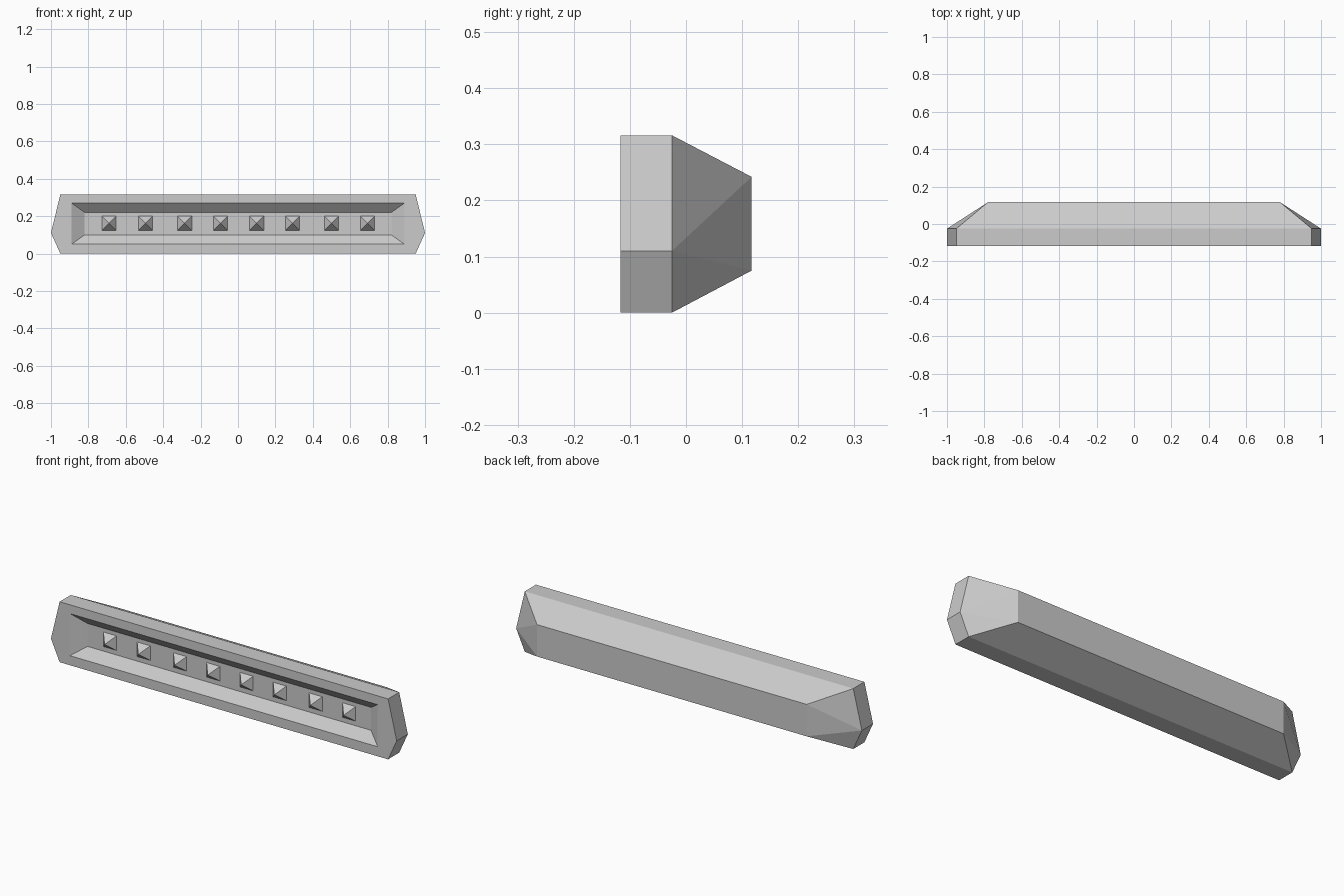
import bpy
import bmesh

cube = bpy.data.objects.get("Cube")
if cube:
    bpy.data.objects.remove(cube, do_unlink=True)

GREY = (0.6, 0.6, 0.6, 1)
grey = bpy.data.materials.new("plain_grey")
grey.use_nodes = True
grey.diffuse_color = GREY
grey.node_tree.nodes["Principled BSDF"].inputs["Base Color"].default_value = GREY


def finish(name, bm):
    """Turn the bmesh into a flat-shaded grey object."""
    bmesh.ops.recalc_face_normals(bm, faces=bm.faces[:])
    mesh = bpy.data.meshes.new(name)
    bm.to_mesh(mesh)
    bm.free()
    mesh.materials.append(grey)
    obj = bpy.data.objects.new(name, mesh)
    bpy.context.collection.objects.link(obj)
    return obj


def ring(bm, profile, y):
    return [bm.verts.new((x, y, z)) for x, z in profile]


def rectangle(x, low, high):
    return [(-x, low), (x, low), (x, high), (-x, high)]


def walls(bm, a, b):
    """Join two rings that have the same number of points."""
    for i in range(len(a)):
        j = (i + 1) % len(a)
        bm.faces.new((a[i], a[j], b[j], b[i]))


FRONT, MID, BACK, FLOOR = -0.117, -0.025, 0.117, -0.072
outline = [(-0.95, 0), (0.95, 0), (1, 0.11), (0.95, 0.316), (-0.95, 0.316), (-1, 0.11)]

# Housing: six-sided band, tapered back and recessed front
bm = bmesh.new()
front = ring(bm, outline, FRONT)
mid = ring(bm, outline, MID)
back = ring(bm, rectangle(0.78, 0.075, 0.242), BACK)
rim = ring(bm, rectangle(0.89, 0.05, 0.27), FRONT)
floor = ring(bm, rectangle(0.82, 0.10, 0.22), FLOOR)
walls(bm, front, mid)
walls(bm, rim, floor)
bm.faces.new(floor)
bm.faces.new(back)

# Long sides of the taper and of the front border
for a, b in ((mid, back), (front, rim)):
    bm.faces.new((a[0], a[1], b[1], b[0]))
    bm.faces.new((a[3], a[4], b[3], b[2]))

# Ends: low corner, tip, high corner, then the matching inner corners
for low, tip, high, inner_low, inner_high in ((1, 2, 3, 1, 2), (0, 5, 4, 0, 3)):
    bm.faces.new((front[low], front[tip], front[high], rim[inner_high], rim[inner_low]))
    bm.faces.new((mid[low], mid[tip], back[inner_low]))
    bm.faces.new((mid[tip], back[inner_high], back[inner_low]))
    bm.faces.new((mid[tip], mid[high], back[inner_high]))
finish("housing", bm)

# Row of pyramid studs on the recess floor
SIZE, HEIGHT, STUD_Z = 0.038, 0.045, 0.162
for n, x in enumerate((-0.69, -0.495, -0.285, -0.093, 0.1, 0.292, 0.5, 0.693)):
    bm = bmesh.new()
    base = ring(bm, rectangle(SIZE, -SIZE, SIZE), 0)
    apex = bm.verts.new((0, -HEIGHT, 0))
    bm.faces.new(base)
    for i in range(4):
        bm.faces.new((base[i], base[(i + 1) % 4], apex))
    stud = finish(f"stud_{n + 1}", bm)
    stud.location = (x, FLOOR, STUD_Z)
